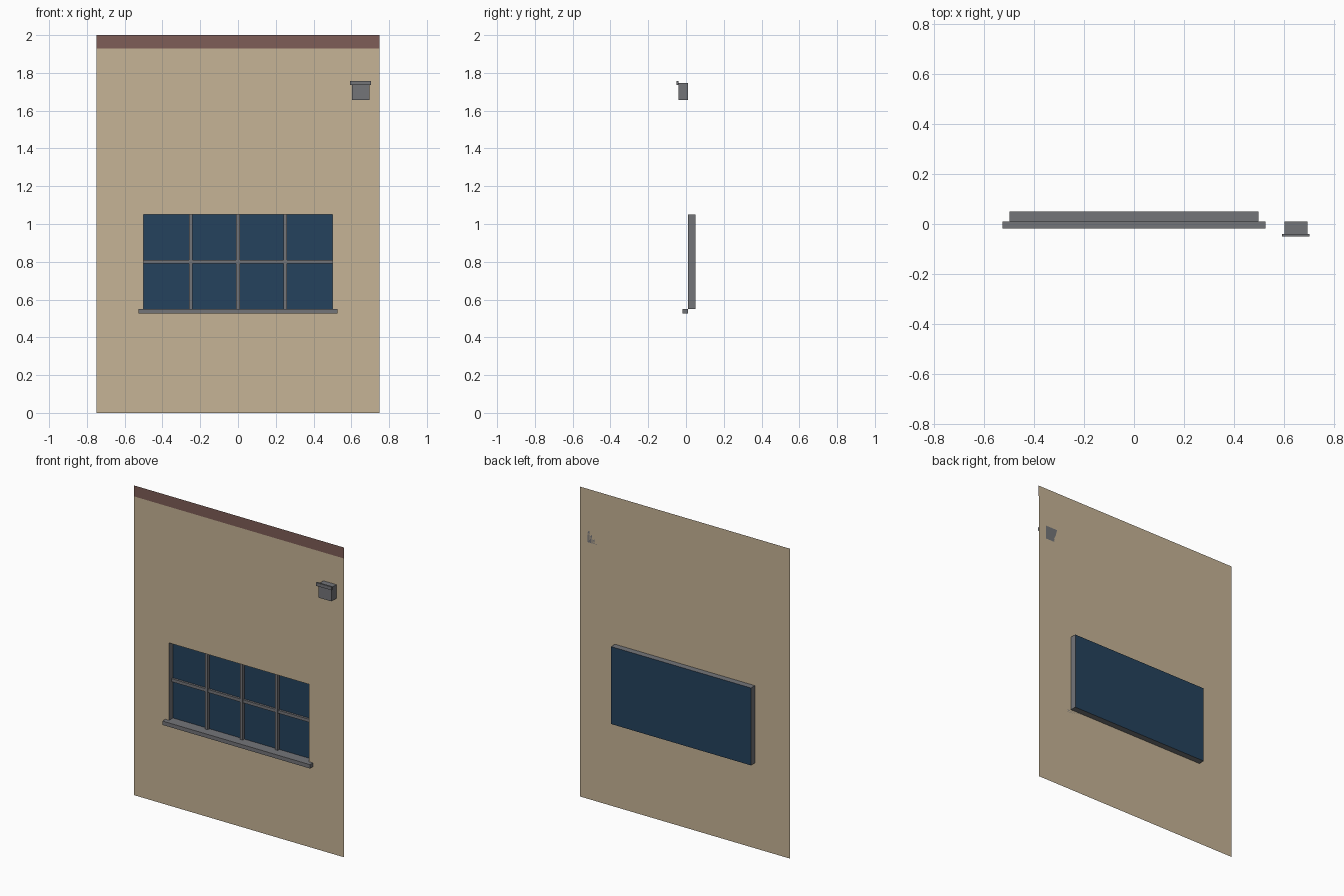
import bpy
import bmesh

cube = bpy.data.objects.get("Cube")
if cube:
    bpy.data.objects.remove(cube, do_unlink=True)


def material(name, rgb):
    m = bpy.data.materials.new(name)
    m.use_nodes = True
    color = (*rgb, 1)
    m.diffuse_color = color
    m.node_tree.nodes["Principled BSDF"].inputs["Base Color"].default_value = color
    return m


TAN = material("tan_plaster", (0.565, 0.456, 0.305))
BROWN = material("brown_trim", (0.209, 0.109, 0.095))
GREY = material("grey_metal", (0.174, 0.178, 0.191))
BLUE = material("dark_blue_glass", (0.018, 0.054, 0.109))

WALL_Y, GLASS_Y = 0.011, 0.051
HALF_W, HEIGHT = 0.75, 2.0
WIN_X, WIN_LOW, WIN_TOP = 0.5, 0.55, 1.05


def finish(name, bm, *mats):
    mesh = bpy.data.meshes.new(name)
    bm.to_mesh(mesh)
    bm.free()
    for m in mats:
        mesh.materials.append(m)
    obj = bpy.data.objects.new(name, mesh)
    bpy.context.collection.objects.link(obj)
    return obj


def add_box(bm, x, y, z):
    """Axis-aligned box from (min, max) pairs."""
    verts = bmesh.ops.create_cube(bm, size=1)["verts"]
    for v in verts:
        v.co = [lo + (c + 0.5) * (hi - lo) for c, (lo, hi) in zip(v.co, (x, y, z))]


def box(name, x, y, z, mat):
    bm = bmesh.new()
    add_box(bm, x, y, z)
    return finish(name, bm, mat)


def add_panel(bm, x, y, z):
    """Upright sheet facing the front."""
    corners = ((x[0], z[0]), (x[1], z[0]), (x[1], z[1]), (x[0], z[1]))
    bm.faces.new([bm.verts.new((px, y, pz)) for px, pz in corners])


# Wall sheet: a three by three grid with the window cell left open
bm = bmesh.new()
xs = (-HALF_W, -WIN_X, WIN_X, HALF_W)
zs = (0, WIN_LOW, WIN_TOP, HEIGHT)
for i in range(3):
    for j in range(3):
        if (i, j) != (1, 1):
            add_panel(bm, xs[i:i + 2], WALL_Y, zs[j:j + 2])
bmesh.ops.remove_doubles(bm, verts=bm.verts, dist=0.0001)
finish("wall", bm, TAN)

# Painted trim strip along the top of the wall
bm = bmesh.new()
add_panel(bm, (-HALF_W, HALF_W), WALL_Y - 0.0015, (1.93, HEIGHT))
finish("top_trim", bm, BROWN)

# Window recess: open at the front, glass at the back
bm = bmesh.new()
add_box(bm, (-WIN_X, WIN_X), (WALL_Y, GLASS_Y), (WIN_LOW, WIN_TOP))
bm.normal_update()
bmesh.ops.delete(bm, geom=[f for f in bm.faces if f.normal.y < -0.5],
                 context="FACES_ONLY")
for f in bm.faces:
    f.material_index = 1 if f.normal.y > 0.5 else 0
bmesh.ops.reverse_faces(bm, faces=bm.faces)
finish("window_recess", bm, GREY, BLUE)

# Glazing bars
BAR = 0.01
for i, x in enumerate((-0.25, 0, 0.25)):
    box(f"vertical_bar_{i + 1}", (x - BAR, x + BAR), (0.034, GLASS_Y - 0.001),
        (WIN_LOW, WIN_TOP), GREY)
box("horizontal_bar", (-WIN_X, WIN_X), (0.036, GLASS_Y - 0.001),
    (0.8 - BAR, 0.8 + BAR), GREY)

# Projecting sill
box("window_sill", (-0.527, 0.527), (-0.019, WALL_Y), (0.525, WIN_LOW), GREY)

# Small wall box with a lip across its front top edge
box("wall_box", (0.603, 0.695), (-0.04, WALL_Y), (1.657, 1.746), GREY)
box("wall_box_lip", (0.593, 0.703), (-0.051, -0.04), (1.735, 1.756), GREY)
